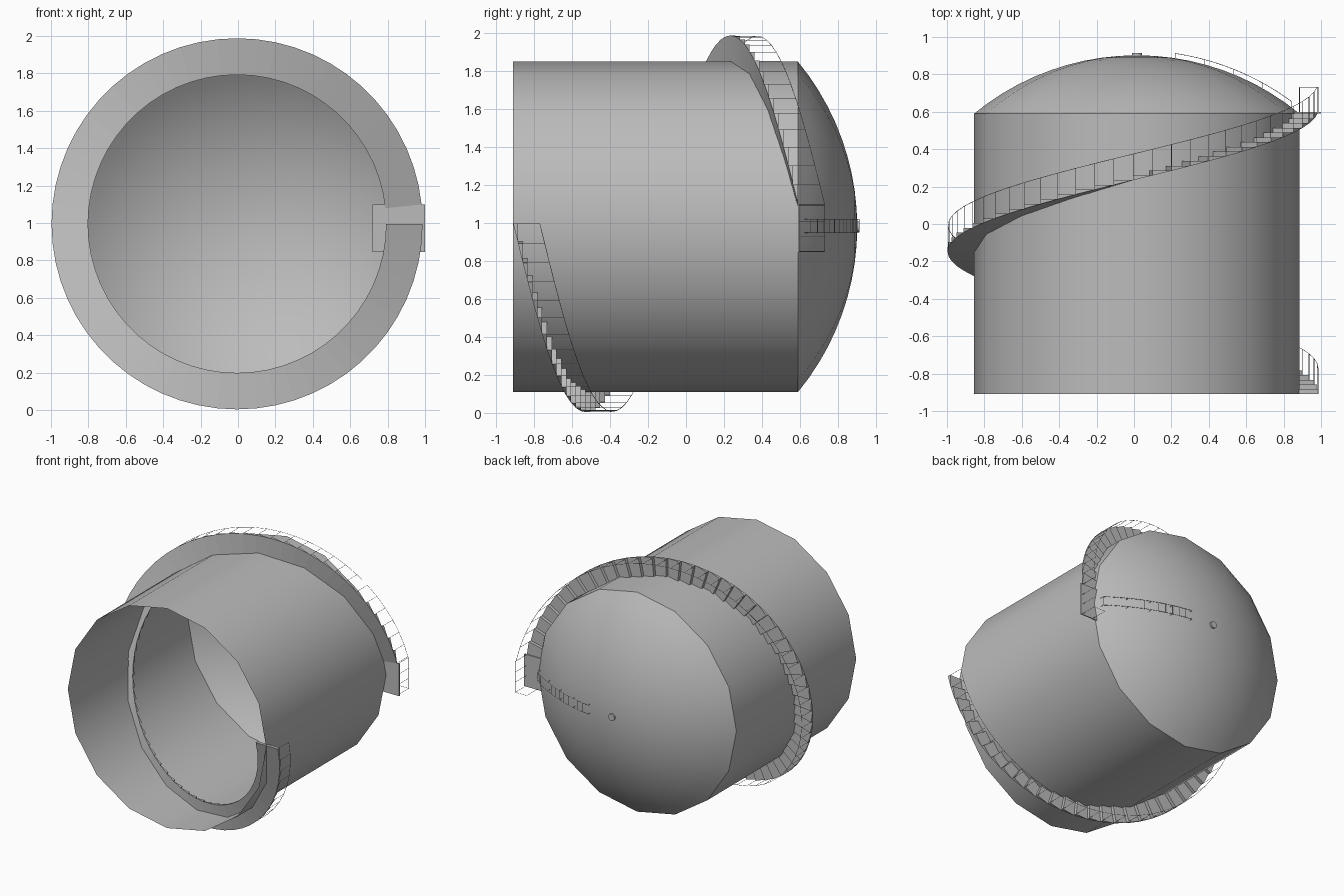
import bpy, bmesh, math

if "Cube" in bpy.data.objects:
    bpy.data.objects.remove(bpy.data.objects["Cube"])

grey = bpy.data.materials.new("plain_grey")
grey.diffuse_color = (0.5, 0.5, 0.5, 1)
grey.use_nodes = True
grey.node_tree.nodes["Principled BSDF"].inputs["Base Color"].default_value = grey.diffuse_color

TX, TZ, TR = 0.015, 0.98, 0.87        # tank axis and radius
SX, SZ = -0.005, 0.996                # stair axis
R_IN, R_OUT = 0.797, 0.992            # stair radii
Y0, Y1 = -0.91, 0.59                  # tank ends along its axis
STEPS, STEP = 59, math.radians(6)
RISE = (Y1 - Y0) / STEPS
RAIL_H = 0.14


def finish(name, bm, smooth=False):
    bmesh.ops.recalc_face_normals(bm, faces=bm.faces)
    me = bpy.data.meshes.new(name)
    bm.to_mesh(me)
    bm.free()
    ob = bpy.data.objects.new(name, me)
    bpy.context.collection.objects.link(ob)
    me.materials.append(grey)
    if smooth:
        bpy.ops.object.select_all(action='DESELECT')
        bpy.context.view_layer.objects.active = ob
        ob.select_set(True)
        bpy.ops.object.shade_smooth_by_angle(angle=math.radians(30))
    return ob


def lathe(name, profile, sides=16):
    """Turn (radius, y) points round the tank axis."""
    bm = bmesh.new()
    rings = []
    for r, y in profile:
        n = 1 if r < 1e-5 else sides
        rings.append([bm.verts.new((TX + r * math.cos(2 * math.pi * i / sides), y,
                                    TZ + r * math.sin(2 * math.pi * i / sides)))
                      for i in range(n)])
    for a, b in zip(rings, rings[1:]):
        for i in range(sides):
            j = (i + 1) % sides
            if len(b) == 1:
                bm.faces.new((a[i], a[j], b[0]))
            else:
                bm.faces.new((a[i], a[j], b[j], b[i]))
    return finish(name, bm, True)


def wires(name, paths, radius=0.0015):
    """Thin bars along straight-segment paths."""
    cu = bpy.data.curves.new(name, 'CURVE')
    cu.dimensions = '3D'
    cu.bevel_depth = radius
    cu.bevel_resolution = 0
    for path in paths:
        sp = cu.splines.new('POLY')
        sp.points.add(len(path) - 1)
        for p, co in zip(sp.points, path):
            p.co = (*co, 1)
    ob = bpy.data.objects.new(name, cu)
    bpy.context.collection.objects.link(ob)
    cu.materials.append(grey)


def box(name, lo, hi):
    bm = bmesh.new()
    bmesh.ops.create_cube(bm, size=1)
    for v in bm.verts:
        v.co = [(a + b) / 2 + c * (b - a) for a, b, c in zip(lo, hi, v.co)]
    return finish(name, bm)


def stair_point(r, k, y):
    t = -k * STEP
    return (SX + r * math.cos(t), y, SZ + r * math.sin(t))


# Tank wall, open at the front
lathe("tank_wall", [(TR, Y0), (TR, Y1)])

# Shallow domed roof
CAP_H = 0.312
CAP_R = (TR ** 2 + CAP_H ** 2) / (2 * CAP_H)
CAP_Y = Y1 + CAP_H - CAP_R
cap_angle = math.asin(TR / CAP_R)
lathe("domed_roof", [(CAP_R * math.sin(cap_angle * (1 - i / 10)),
                      CAP_Y + CAP_R * math.cos(cap_angle * (1 - i / 10)))
                     for i in range(11)])

# Vent cap at the middle of the roof
lathe("roof_vent", [(0.027, 0.89), (0.027, 0.914), (0, 0.914)])

# Spiral stair: stepped treads over a sloping underside
bm = bmesh.new()
for k in range(STEPS):
    low, high = Y0 + k * RISE, Y0 + (k + 1) * RISE
    a, b, c, d, e, f = [bm.verts.new(stair_point(r, kk, y))
                        for kk, y in ((k, low), (k, high), (k + 1, high))
                        for r in (R_IN, R_OUT)]
    bm.faces.new((a, b, d, c))      # riser
    bm.faces.new((c, d, f, e))      # tread
    bm.faces.new((a, e, f, b))      # underside
    bm.faces.new((a, c, e))         # inner side
    bm.faces.new((b, f, d))         # outer side
bmesh.ops.remove_doubles(bm, verts=bm.verts, dist=1e-5)
finish("spiral_stair", bm)

# Stair railing: one post per tread and a top rail
R_RAIL = R_OUT - 0.003
posts = [(stair_point(R_RAIL, k, Y0 + k * RISE),
          stair_point(R_RAIL, k, Y0 + k * RISE + RAIL_H)) for k in range(STEPS + 1)]
wires("stair_posts", posts)
wires("stair_handrail", [[p[1] for p in posts]])

# Landing plate and its railing
box("landing", (0.72, Y1, 0.845), (1.0, Y1 + 0.008, 1.10))
top = Y1 + RAIL_H
corners = [(0.985, 1.095), (0.985, 1.01), (0.985, 0.93), (0.985, 0.85), (0.885, 0.85)]
wires("landing_rail", [[(x, top, z) for x, z in corners]])
wires("landing_posts", [[(x, Y1, z), (x, top, z)] for x, z in corners])


# Roof ladder: two curved rails with rungs and short feet
def roof_point(x, z, r):
    return (x, CAP_Y + math.sqrt(r * r - (x - TX) ** 2), z)


LADDER_Z = (TZ - 0.03, TZ + 0.04)
R_LADDER = CAP_R + 0.025
wires("roof_ladder_rails", [[roof_point(0.22 + 0.62 * i / 20, z, R_LADDER)
                             for i in range(21)] for z in LADDER_Z])
rungs = [0.22 + 0.62 * i / 12 for i in range(13)]
wires("roof_ladder_rungs", [[roof_point(x, z, R_LADDER) for z in LADDER_Z] for x in rungs])
wires("roof_ladder_feet", [[roof_point(x, z, CAP_R), roof_point(x, z, R_LADDER)]
                           for x in rungs[::3] for z in LADDER_Z])
